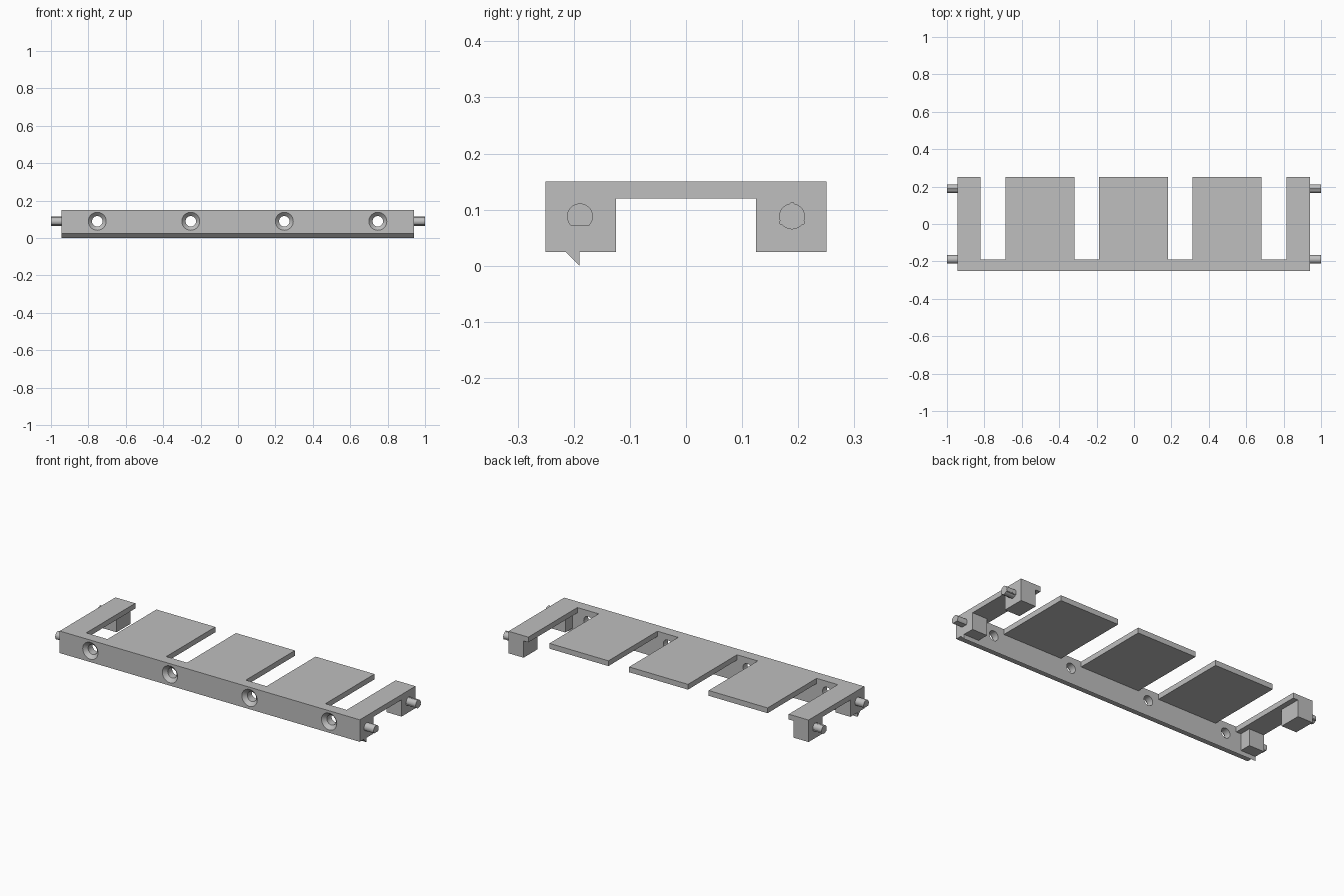
import bpy, bmesh, math

if "Cube" in bpy.data.objects:
    bpy.data.objects.remove(bpy.data.objects["Cube"])

grey = bpy.data.materials.new("light grey")
grey.diffuse_color = (0.52, 0.52, 0.52, 1)
grey.use_nodes = True
grey.node_tree.nodes["Principled BSDF"].inputs["Base Color"].default_value = grey.diffuse_color
OFF = -0.0025            # body sits a hair left of the pin tips' centre
END = 0.9425             # half length of the body


def finish(name, bm):
    bmesh.ops.recalc_face_normals(bm, faces=bm.faces)
    me = bpy.data.meshes.new(name)
    bm.to_mesh(me)
    bm.free()
    me.materials.append(grey)
    ob = bpy.data.objects.new(name, me)
    bpy.context.collection.objects.link(ob)
    return ob


def loft(name, rings):
    """Closed solid through a list of matching point rings."""
    bm = bmesh.new()
    vs = [[bm.verts.new(p) for p in r] for r in rings]
    n = len(vs[0])
    for a, b in zip(vs, vs[1:]):
        for i in range(n):
            j = (i + 1) % n
            bm.faces.new((a[i], a[j], b[j], b[i]))
    bm.faces.new(vs[0])
    bm.faces.new(vs[-1])
    return finish(name, bm)


def prism(name, pts, x0, x1):
    """Extrude a (y, z) profile along x."""
    return loft(name, [[(x, y, z) for y, z in pts] for x in (x0, x1)])


def box(name, x0, x1, y0, y1, z0, z1):
    return prism(name, [(y0, z0), (y1, z0), (y1, z1), (y0, z1)], *sorted((x0, x1)))


def arc(cy, cz, r, a0, a1, n):
    return [(cy + r * math.cos(math.radians(a0 + (a1 - a0) * i / n)),
             cz + r * math.sin(math.radians(a0 + (a1 - a0) * i / n))) for i in range(n)]


def smooth(ob):
    bpy.ops.object.select_all(action='DESELECT')
    ob.select_set(True)
    bpy.context.view_layer.objects.active = ob
    bpy.ops.object.shade_smooth_by_angle(angle=math.radians(30))


# front bar with the pointed lip underneath
bar = prism("front_bar", [(-0.25, 0.025), (-0.25, 0.15), (-0.19, 0.15), (-0.19, 0),
                          (-0.215, 0.025)], OFF - END, OFF + END)

# countersunk screw holes through the bar
for k, hx in enumerate((-0.75, -0.25, 0.25, 0.75)):
    rings = []
    for y, r in ((-0.26, 0.058), (-0.23, 0.028), (-0.17, 0.028)):
        rings.append([(x, y, z) for x, z in arc(hx + OFF, 0.089, r, 0, 360, 40)])
    cutter = loft("hole_cutter_%d" % k, rings)
    mod = bar.modifiers.new("hole", 'BOOLEAN')
    mod.operation, mod.solver, mod.object = 'DIFFERENCE', 'EXACT', cutter
    bpy.context.view_layer.objects.active = bar
    bpy.ops.object.modifier_apply(modifier=mod.name)
    bpy.data.objects.remove(cutter)
smooth(bar)

# three wide tongues
for cx in (-0.5, 0, 0.5):
    box("tongue", OFF + cx - 0.185, OFF + cx + 0.185, -0.19, 0.25, 0.12, 0.15)

# end arms, their blocks and pins
for s in (-1, 1):
    outer = OFF + s * END
    box("end_arm", outer, OFF + s * 0.818, -0.19, 0.25, 0.12, 0.15)
    inner = OFF + s * 0.848
    box("front_block", outer, inner, -0.19, -0.125, 0.025, 0.12)
    box("back_block", outer, inner, 0.125, 0.25, 0.025, 0.12)
    x0, x1 = sorted((outer, s))
    flat = arc(-0.189, 0.088, 0.023, -44, 224, 30)
    flat.append((-0.189 + 0.023 * math.cos(math.radians(224)),
                 0.088 + 0.023 * math.sin(math.radians(224))))
    smooth(prism("front_flat_pin", flat, x0, x1))
    smooth(prism("back_round_pin", arc(0.189, 0.088, 0.023, 0, 360, 36), x0, x1))
    # three crush ribs around the round pin
    for a in (90, 210, 330):
        t = math.radians(a)
        rib = arc(0.189 + 0.022 * math.cos(t), 0.088 + 0.022 * math.sin(t), 0.004, 0, 360, 12)
        smooth(prism("pin_rib", rib, x0, x1))
